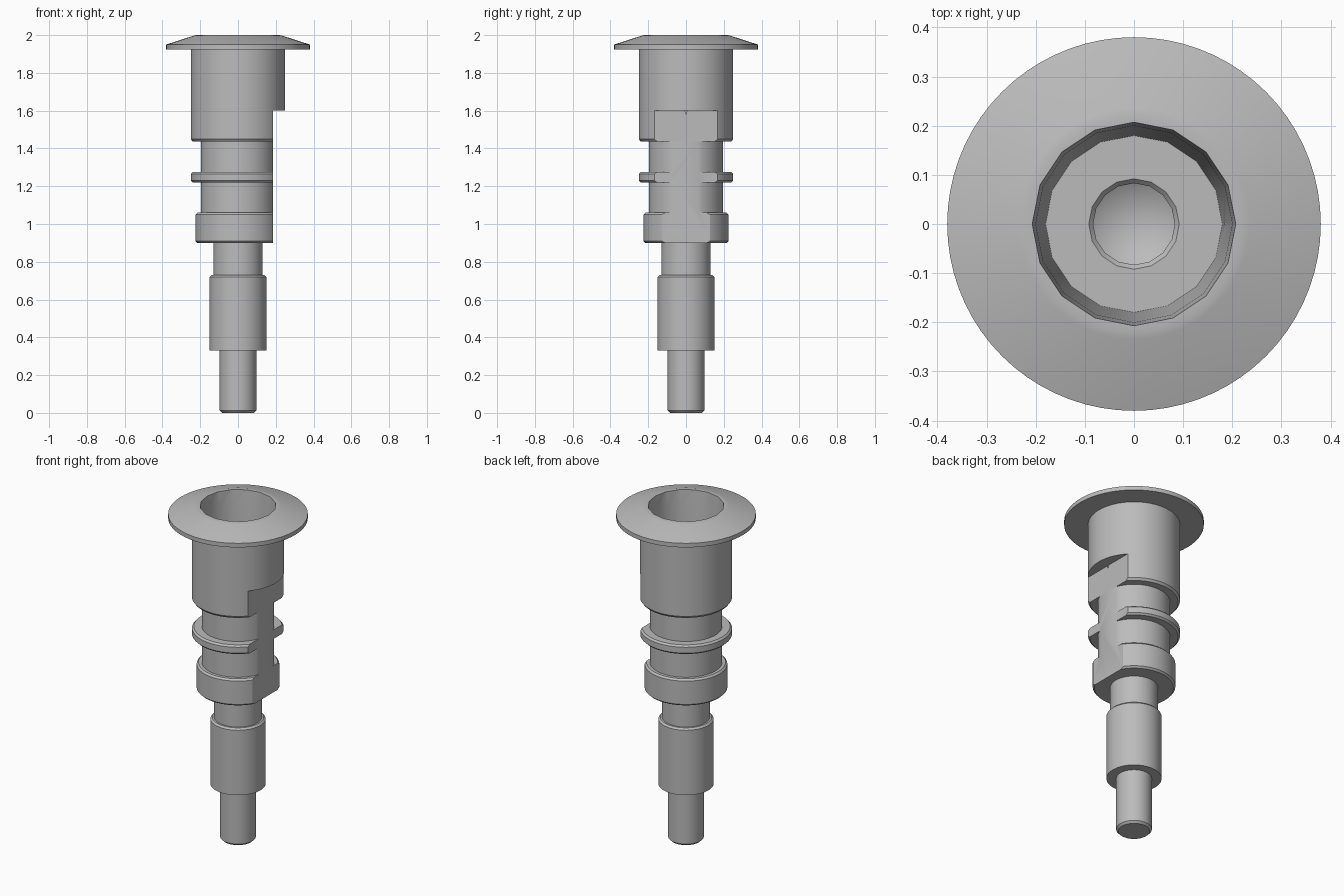
import bpy
import bmesh
from math import pi, radians
from mathutils import Matrix

default = bpy.data.objects.get("Cube")
if default:
    bpy.data.objects.remove(default, do_unlink=True)

grey = bpy.data.materials.new("plain grey")
grey.use_nodes = True
colour = (0.5, 0.5, 0.5, 1)
grey.diffuse_color = colour
grey.node_tree.nodes["Principled BSDF"].inputs["Base Color"].default_value = colour


def add_object(name, bm):
    bmesh.ops.recalc_face_normals(bm, faces=bm.faces)
    mesh = bpy.data.meshes.new(name)
    bm.to_mesh(mesh)
    bm.free()
    mesh.materials.append(grey)
    obj = bpy.data.objects.new(name, mesh)
    bpy.context.collection.objects.link(obj)
    return obj


def lathe(name, profile, sides):
    """Turn (radius, height) points around z; both ends lie on the axis."""
    bm = bmesh.new()
    verts = [bm.verts.new((r, 0, z)) for r, z in profile]
    edges = [bm.edges.new(pair) for pair in zip(verts, verts[1:])]
    bmesh.ops.spin(bm, geom=verts + edges, axis=(0, 0, 1), cent=(0, 0, 0),
                   angle=2 * pi, steps=sides, use_merge=True)
    bmesh.ops.remove_doubles(bm, verts=bm.verts, dist=0.0001)
    return add_object(name, bm)


def cut(target, cutter):
    cutter.hide_render = True
    mod = target.modifiers.new("cut", "BOOLEAN")
    mod.operation = "DIFFERENCE"
    mod.solver = "EXACT"
    mod.object = cutter
    bpy.context.view_layer.objects.active = target
    bpy.ops.object.modifier_apply(modifier=mod.name)
    bpy.data.objects.remove(cutter, do_unlink=True)


# Stepped shaft from the pin up to the flared flange
plunger = lathe("plunger_body", [
    (0, 0), (0.085, 0), (0.097, 0.012), (0.097, 0.33),      # pin
    (0.15, 0.33), (0.15, 0.72), (0.14, 0.73),               # lower barrel
    (0.13, 0.73), (0.13, 0.9),                              # rod
    (0.215, 0.9), (0.225, 0.91), (0.225, 1.05), (0.215, 1.06),  # collar
    (0.197, 1.06), (0.197, 1.22),                           # lower neck
    (0.24, 1.22), (0.25, 1.23), (0.25, 1.265), (0.24, 1.275),   # ring
    (0.197, 1.275), (0.197, 1.437),                         # upper neck
    (0.24, 1.437), (0.25, 1.45), (0.25, 1.925),             # upper barrel
    (0.38, 1.925), (0.38, 1.95), (0.235, 1.997), (0.22, 2.0), (0, 2.0),
], 72)

# Tapered bore with a drilled centre hole
bore = lathe("bore_cutter", [
    (0, 1.2), (0.083, 1.25), (0.083, 1.46), (0.092, 1.47),
    (0.18, 1.47), (0.2, 1.9), (0.207, 2.0), (0.207, 2.1), (0, 2.1),
], 16)
bore.data.transform(Matrix.Rotation(pi / 2, 4, "Z"))
cut(plunger, bore)

# Flat milled along the left side
bm = bmesh.new()
bmesh.ops.create_cube(bm, size=1)
bmesh.ops.scale(bm, vec=(0.3, 0.8, 0.72), verts=bm.verts)
bmesh.ops.translate(bm, vec=(0.335, 0, 1.24), verts=bm.verts)
cut(plunger, add_object("flat_cutter", bm))

# Smooth round walls, crisp steps
bpy.ops.object.select_all(action="DESELECT")
plunger.select_set(True)
bpy.context.view_layer.objects.active = plunger
bpy.ops.object.shade_smooth_by_angle(angle=radians(25))
